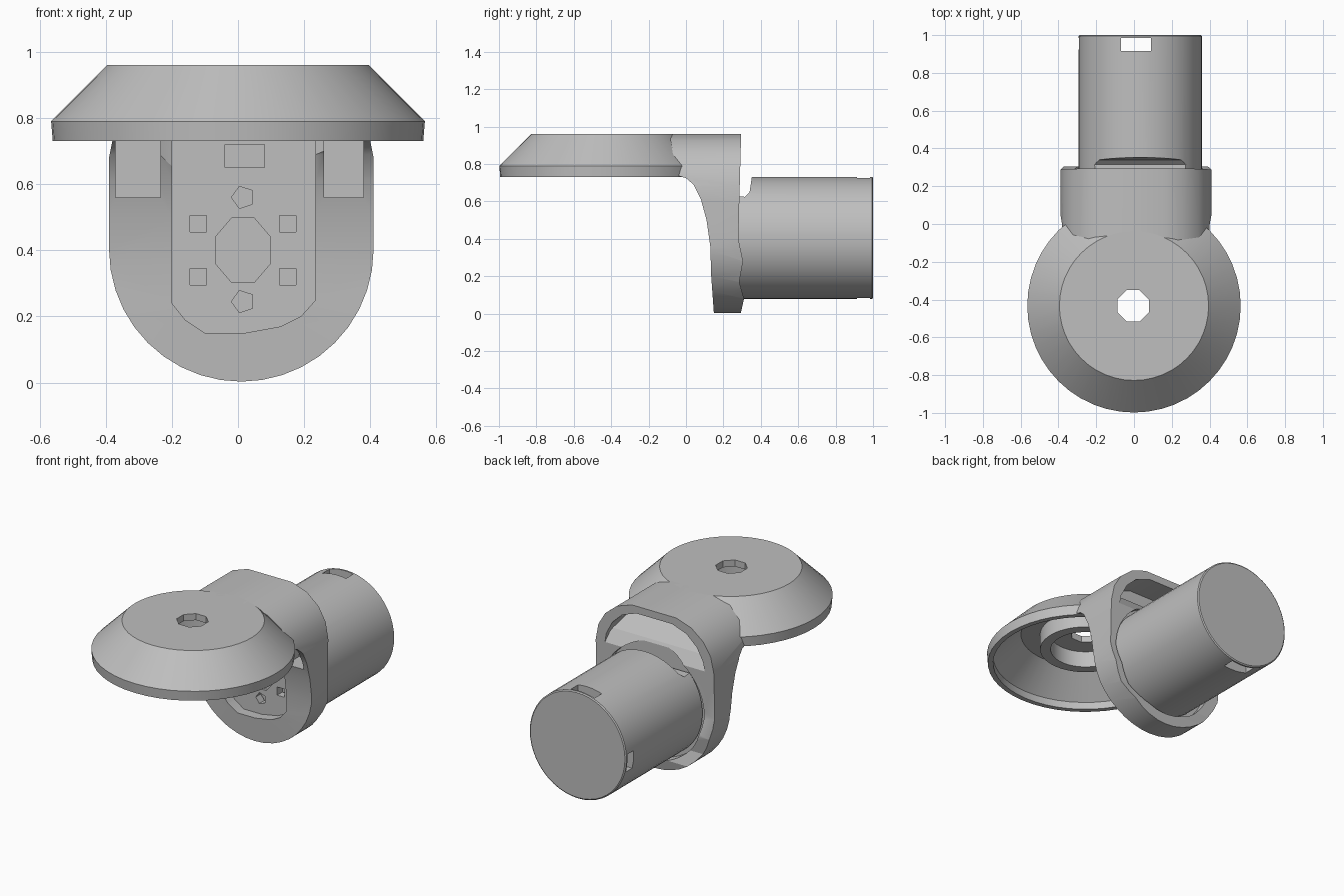
import bpy, bmesh, math
from mathutils import Matrix, Vector

cube = bpy.data.objects.get("Cube")
if cube:
    bpy.data.objects.remove(cube)

grey = bpy.data.materials.new("plain_grey")
grey.use_nodes = True
grey.diffuse_color = (0.52, 0.52, 0.52, 1)
grey.node_tree.nodes["Principled BSDF"].inputs["Base Color"].default_value = grey.diffuse_color


def finish(bm, name):
    bmesh.ops.recalc_face_normals(bm, faces=bm.faces)
    me = bpy.data.meshes.new(name)
    bm.to_mesh(me)
    bm.free()
    ob = bpy.data.objects.new(name, me)
    bpy.context.collection.objects.link(ob)
    me.materials.append(grey)
    return ob


def prism(name, pts, a, b, axis="y"):
    """Extrude a 2D outline from a to b along x, y or z."""
    place = {"x": lambda p: (a, p[0], p[1]), "y": lambda p: (p[0], a, p[1]),
             "z": lambda p: (p[0], p[1], a)}[axis]
    bm = bmesh.new()
    face = bm.faces.new([bm.verts.new(place(p)) for p in pts])
    out = bmesh.ops.extrude_face_region(bm, geom=[face])
    move = Vector([b - a if c == axis else 0 for c in "xyz"])
    bmesh.ops.translate(bm, vec=move, verts=[v for v in out["geom"] if isinstance(v, bmesh.types.BMVert)])
    return finish(bm, name)


def box(name, x, y, z):
    return prism(name, [(x[0], z[0]), (x[1], z[0]), (x[1], z[1]), (x[0], z[1])], y[0], y[1])


def ngon(cx, cy, r, n, ry=None):
    return [(cx + r * math.cos((i + 0.5) * math.tau / n),
             cy + (ry or r) * math.sin((i + 0.5) * math.tau / n)) for i in range(n)]


def lathe(name, profile, centre, axis="z", steps=48):
    """Spin a closed radius/height profile around an axis."""
    bm = bmesh.new()
    vs = [bm.verts.new((r, 0, h)) for r, h in profile]
    edges = [bm.edges.new((vs[i], vs[(i + 1) % len(vs)])) for i in range(len(vs))]
    bmesh.ops.spin(bm, geom=vs + edges, cent=(0, 0, 0), axis=(0, 0, 1),
                   angle=math.tau, steps=steps, use_duplicate=False)
    bmesh.ops.remove_doubles(bm, verts=bm.verts, dist=0.0005)
    if axis == "y":
        bmesh.ops.rotate(bm, verts=bm.verts, matrix=Matrix.Rotation(-math.pi / 2, 3, "X"))
    bmesh.ops.translate(bm, verts=bm.verts, vec=centre)
    return finish(bm, name)


def boolean(ob, tool, op="DIFFERENCE"):
    mod = ob.modifiers.new(tool.name, "BOOLEAN")
    mod.operation, mod.object, mod.solver = op, tool, "EXACT"
    bpy.context.view_layer.objects.active = ob
    bpy.ops.object.modifier_apply(modifier=mod.name)
    bpy.data.objects.remove(tool)


def smooth(ob):
    bpy.ops.object.select_all(action="DESELECT")
    ob.select_set(True)
    bpy.context.view_layer.objects.active = ob
    bpy.ops.object.shade_smooth_by_angle(angle=math.radians(25))


# Thin dished disc with a ring boss underneath and an octagonal hole
DISC = (0, -0.433, 0)
INSIDE = [(0.53, 0.775), (0.37, 0.92)]
disc = lathe("disc", [(0.06, 0.96), (0.395, 0.96), (0.565, 0.79), (0.56, 0.73), (0.53, 0.73)] + INSIDE +
             [(0.26, 0.92), (0.26, 0.82), (0.2, 0.82), (0.2, 0.92), (0.06, 0.92)], DISC)
boolean(disc, prism("disc_hole", ngon(-0.005, DISC[1], 0.09, 8), 0.8, 1.1, "z"))


# Bracket outline: round bottom, straight sides, rounded arch on top
def outline(cx, half, bottom, top, flat):
    arc = [(cx + half * math.cos(t), bottom + half + half * math.sin(t))
           for t in [math.pi + i * math.pi / 20 for i in range(21)]]
    arch = [(half, top - 0.28), (half * 0.95, top - 0.18), (half * 0.83, top - 0.1),
            (half * 0.63, top - 0.035), (flat, top)]
    return arc + [(cx + x, z) for x, z in arch] + [(cx - x, z) for x, z in reversed(arch)]


bracket = prism("bracket", outline(0.01, 0.4, 0.003, 0.96, 0.15), -0.3, 0.4)

# Side profile that curves from the neck down to the lower ring
side = [(-0.09, 0.97), (-0.05, 0.74), (0.0, 0.725), (0.04, 0.69), (0.08, 0.61), (0.11, 0.5),
        (0.13, 0.36), (0.135, 0.2), (0.15, -0.01), (0.29, -0.01), (0.31, 0.08), (0.285, 0.17),
        (0.305, 0.28), (0.28, 0.4), (0.285, 0.6), (0.295, 0.97)]
boolean(bracket, prism("side_profile", side, -0.6, 0.6, "x"), "INTERSECT")

# Cavities: disc interior, round motor seat, upper hollow and front recess
boolean(bracket, lathe("disc_cavity", [(0, 0.6), (0.53, 0.6)] + INSIDE + [(0, 0.92)], DISC))
boolean(bracket, prism("motor_seat", ngon(0.025, 0.405, 0.345, 48), 0.25, 0.5))
hollow = prism("upper_hollow", outline(0.01, 0.345, 0.065, 0.915, 0.12), 0.0, 0.5)
boolean(hollow, prism("hollow_floor", [(0.12, 0.82), (0.24, 0.755), (0.3, 0.66), (0.6, 0.66),
                                       (0.6, 0.95), (0.12, 0.95)], -0.6, 0.6, "x"), "INTERSECT")
boolean(bracket, hollow)
recess = [(-0.2, 0.24), (-0.16, 0.19), (-0.1, 0.15), (0.02, 0.15), (0.13, 0.17), (0.19, 0.2),
          (0.235, 0.25), (0.235, 0.74), (-0.2, 0.74)]
boolean(bracket, prism("front_recess", recess, -0.3, 0.2))

# Pockets beside the recess
for x in [(-0.37, -0.235), (0.26, 0.38)]:
    boolean(bracket, box("pocket", x, (-0.3, 0.22), (0.56, 0.73)))

# Screw holes, centre boss recess and top slot in the plate
for x in (-0.12, 0.15):
    for z in (0.32, 0.48):
        boolean(bracket, box("screw_hole", (x - 0.025, x + 0.025), (0.1, 0.27), (z - 0.025, z + 0.025)))
for z in (0.245, 0.56):
    boolean(bracket, prism("pin_hole", ngon(0.015, z, 0.035, 5), 0.1, 0.27))
boolean(bracket, prism("boss_recess", ngon(0.015, 0.4, 0.09, 8, 0.105), 0.1, 0.215))
boolean(bracket, box("top_slot", (-0.04, 0.08), (0.1, 0.215), (0.65, 0.72)))

# Motor can: thin wall, closed back and a front step at the top
motor = lathe("motor", [(0, 0.26), (0.327, 0.26), (0.327, 0.995), (0.32, 1.0), (0, 1.0),
                        (0, 0.985), (0.3, 0.985), (0.3, 0.37), (0, 0.37)],
              (0.033, 0, 0.405), "y")
boolean(motor, prism("top_step", [(0.2, 0.63), (0.315, 0.625), (0.34, 0.65), (0.352, 0.73),
                                  (0.352, 0.8), (0.2, 0.8)], -0.6, 0.6, "x"))
boolean(motor, box("vertical_notches", (-0.07, 0.09), (0.915, 0.985), (0, 0.9)))
boolean(motor, box("side_notch", (-0.4, -0.2), (0.925, 0.985), (0.32, 0.43)))

for ob in (disc, bracket, motor):
    smooth(ob)
